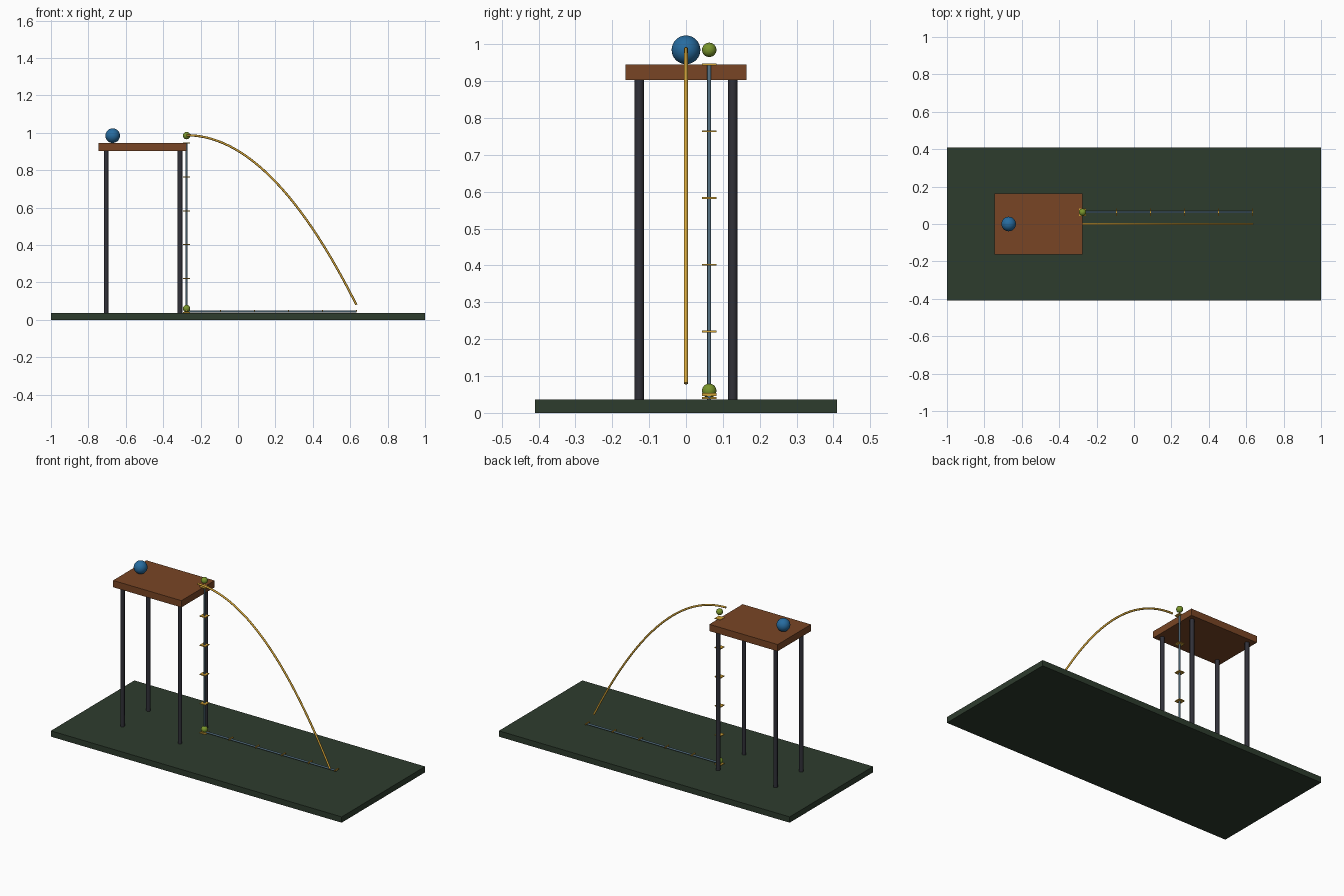
import bpy, math
from mathutils import Vector

if "Cube" in bpy.data.objects:
    bpy.data.objects.remove(bpy.data.objects["Cube"], do_unlink=True)


def material(name, r, g, b):
    m = bpy.data.materials.new(name)
    m.use_nodes = True
    m.diffuse_color = (r, g, b, 1)
    m.node_tree.nodes["Principled BSDF"].inputs["Base Color"].default_value = (r, g, b, 1)
    return m


dark_green = material("dark green", 0.027, 0.045, 0.027)
brown = material("wood brown", 0.19, 0.06, 0.018)
charcoal = material("charcoal", 0.03, 0.03, 0.04)
blue = material("ball blue", 0.02, 0.15, 0.35)
gold = material("gold", 0.65, 0.37, 0.04)
olive = material("olive green", 0.19, 0.30, 0.025)
slate = material("slate blue", 0.10, 0.18, 0.24)


def finish(name, mat, smooth=False):
    ob = bpy.context.object
    ob.name = name
    ob.data.materials.append(mat)
    if smooth:
        bpy.ops.object.shade_smooth_by_angle(angle=math.radians(40))
    return ob


def box(name, centre, size, mat):
    bpy.ops.mesh.primitive_cube_add(size=1, location=centre)
    bpy.context.object.scale = size
    bpy.ops.object.transform_apply(location=False, rotation=False)
    return finish(name, mat)


def rod(name, start, end, radius, mat, sides=16):
    a, b = Vector(start), Vector(end)
    d = b - a
    bpy.ops.mesh.primitive_cylinder_add(vertices=sides, radius=radius, depth=d.length,
                                        location=(a + b) / 2,
                                        rotation=d.to_track_quat('Z', 'Y').to_euler())
    return finish(name, mat, True)


def ball(name, centre, radius, mat):
    bpy.ops.mesh.primitive_uv_sphere_add(segments=32, ring_count=16, radius=radius, location=centre)
    return finish(name, mat, True)


# Ground board and table
box("base_board", (0, 0, 0.018), (2, 0.82, 0.036), dark_green)
box("table_top", (-0.51, 0, 0.924), (0.47, 0.327, 0.042), brown)
for end, x in (("back", -0.705), ("edge", -0.31)):
    for side, y in (("right", -0.127), ("left", 0.127)):
        rod(f"table_leg_{end}_{side}", (x, y, 0.036), (x, y, 0.903), 0.0125, charcoal)

# Ball resting on the table
ball("table_ball", (-0.67, 0, 0.985), 0.039, blue)

# Falling path, a parabola swept as a tube
X0, X1, Z0, Z1 = -0.275, 0.633, 0.987, 0.08
curve = bpy.data.curves.new("flight_path", 'CURVE')
curve.dimensions = '3D'
curve.bevel_depth = 0.006
curve.bevel_resolution = 2
curve.use_fill_caps = True
spline = curve.splines.new('POLY')
STEPS = 48
spline.points.add(STEPS)
for i, p in enumerate(spline.points):
    t = i / STEPS
    p.co = (X0 + (X1 - X0) * t, 0, Z0 - (Z0 - Z1) * t * t, 1)
curve.materials.append(gold)
path = bpy.data.objects.new("flight_path", curve)
bpy.context.collection.objects.link(path)

# Measuring rods with evenly spaced ticks
Y = 0.063
rod("height_rod", (X0, Y, 0.036), (X0, Y, 0.945), 0.0055, slate, 12)
rod("distance_rod", (X0, Y, 0.045), (X1, Y, 0.045), 0.0055, slate, 12)
for i in range(6):
    t = i / 5
    box(f"height_tick_{i}", (X0, Y, 0.04 + 0.905 * t), (0.039, 0.039, 0.005), gold)
    box(f"distance_tick_{i}", (X0 + (X1 - X0) * t, Y, 0.05), (0.006, 0.039, 0.008), gold)

# Marker beads at the rod ends
ball("upper_bead", (X0, Y, 0.985), 0.0195, olive)
ball("lower_bead", (X0, Y, 0.06), 0.0195, olive)
